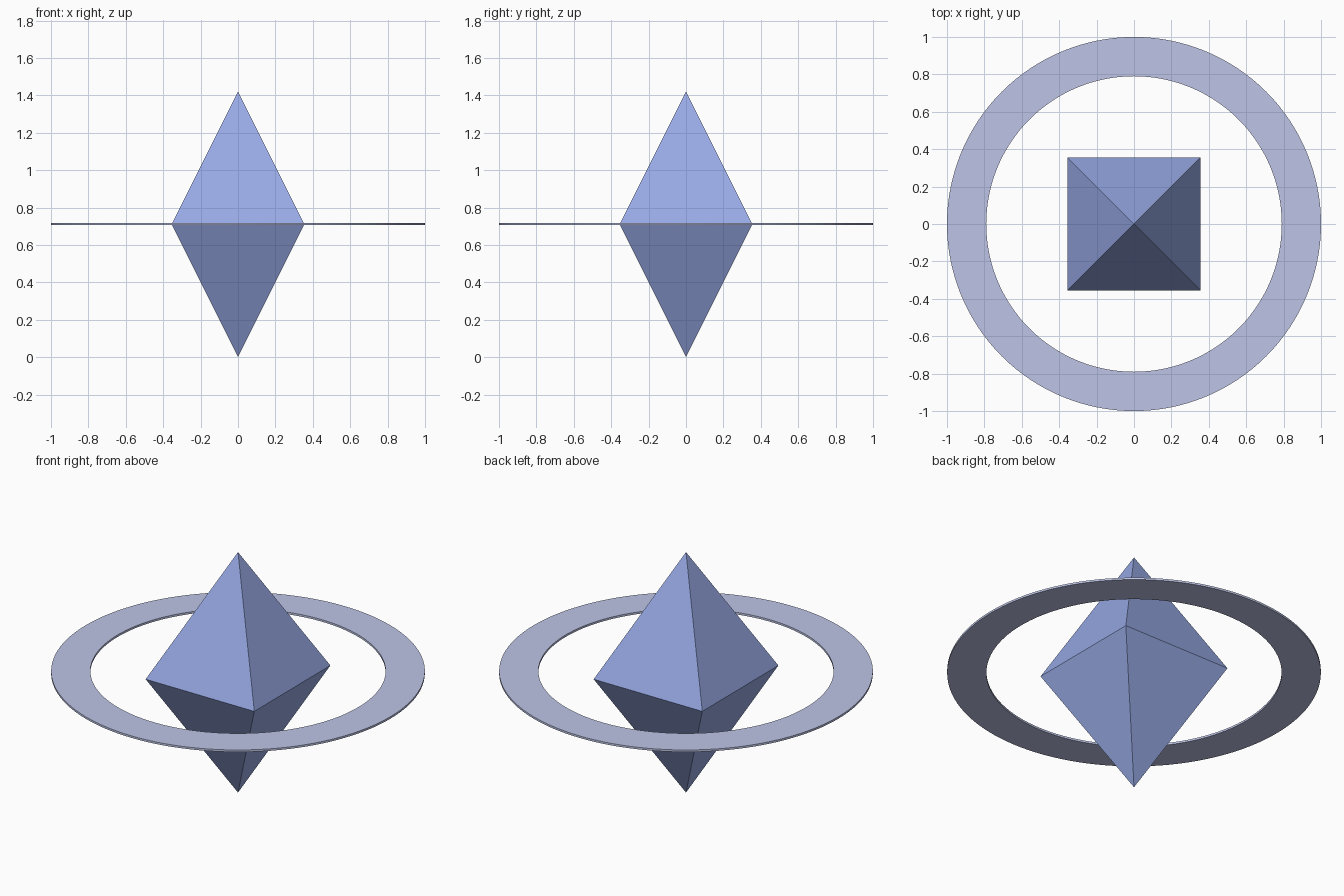
import bpy, bmesh, math

if "Cube" in bpy.data.objects:
    bpy.data.objects.remove(bpy.data.objects["Cube"])

MID = 0.71      # height of the crystal's waist and of the ring
HALF = 0.355    # half width of the square waist


def material(name, rgb):
    mat = bpy.data.materials.new(name)
    mat.diffuse_color = (*rgb, 1.0)
    mat.use_nodes = True
    mat.node_tree.nodes["Principled BSDF"].inputs["Base Color"].default_value = mat.diffuse_color
    return mat


def finish(bm, name, mat):
    bmesh.ops.recalc_face_normals(bm, faces=bm.faces)
    mesh = bpy.data.meshes.new(name)
    bm.to_mesh(mesh)
    bm.free()
    mesh.materials.append(mat)
    obj = bpy.data.objects.new(name, mesh)
    bpy.context.collection.objects.link(obj)
    return obj


# Crystal: two square pyramids joined at the waist
bm = bmesh.new()
waist = [bm.verts.new((x * HALF, y * HALF, MID))
         for x, y in ((-1, -1), (1, -1), (1, 1), (-1, 1))]
for tip_z in (0.0, 2 * MID):
    tip = bm.verts.new((0, 0, tip_z))
    for i in range(4):
        bm.faces.new((waist[i], waist[(i + 1) % 4], tip))
finish(bm, "crystal", material("crystal blue", (0.31, 0.40, 0.78)))

# Ring: thin flat band swept around the crystal
bm = bmesh.new()
SEGMENTS, THICK = 128, 0.006
profile = [(0.79, -THICK), (1.0, -THICK), (1.0, THICK), (0.79, THICK)]
loops = []
for s in range(SEGMENTS):
    a = 2 * math.pi * s / SEGMENTS
    loops.append([bm.verts.new((r * math.cos(a), r * math.sin(a), MID + 0.002 + z))
                  for r, z in profile])
for s in range(SEGMENTS):
    here, there = loops[s], loops[(s + 1) % SEGMENTS]
    for k in range(4):
        n = (k + 1) % 4
        bm.faces.new((here[k], there[k], there[n], here[n]))
ring = finish(bm, "ring", material("pale grey blue", (0.51, 0.56, 0.79)))

# Smooth the round walls and keep the rims sharp
bpy.context.view_layer.objects.active = ring
ring.select_set(True)
bpy.ops.object.shade_smooth_by_angle(angle=math.radians(30))
